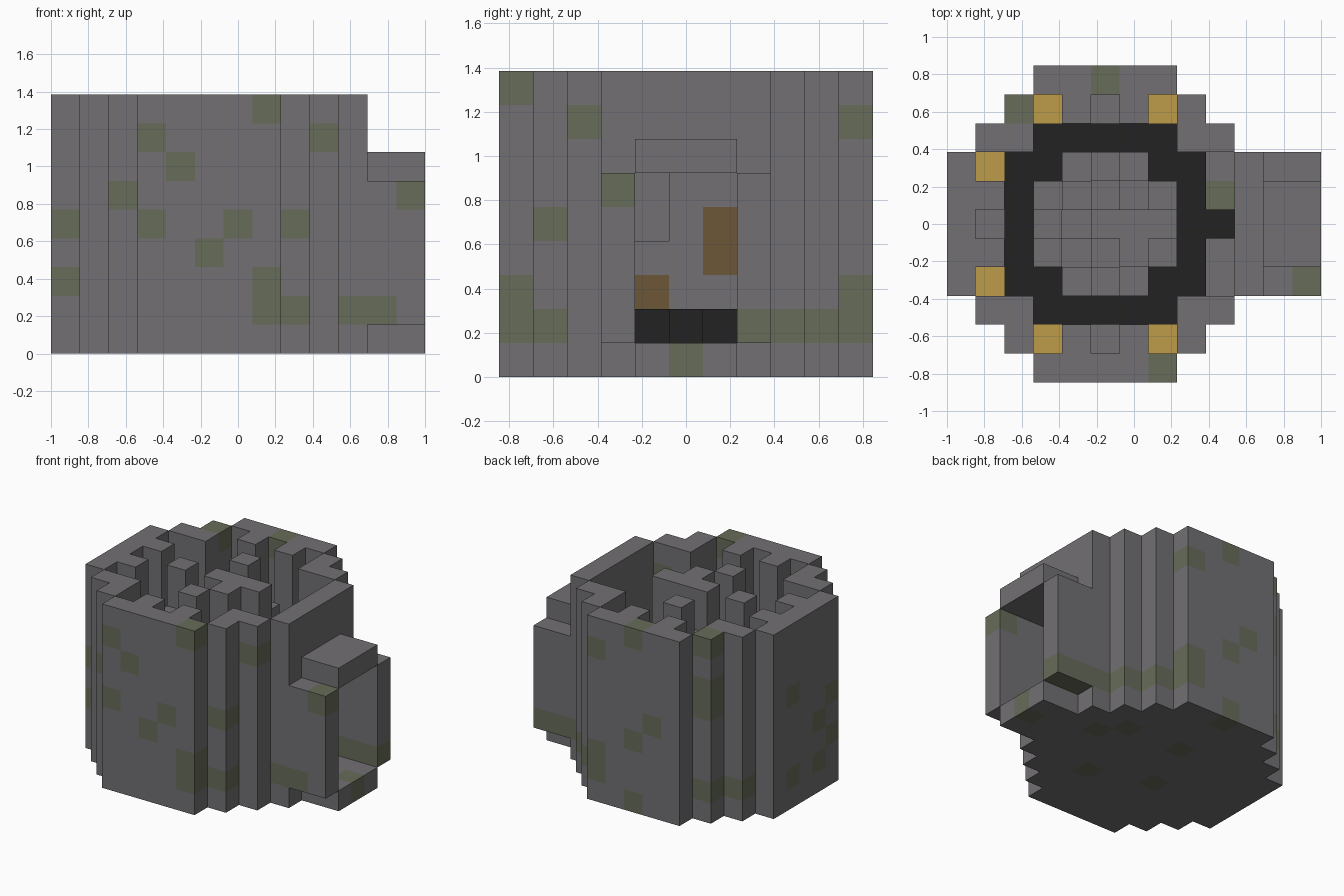
import bpy, bmesh
from mathutils import Vector

cube = bpy.data.objects.get("Cube")
if cube:
    bpy.data.objects.remove(cube, do_unlink=True)

U = 2 / 13                      # edge of one block
ORIGIN = Vector((-1, -5.5 * U, 0))
TOP = 9


def material(name, rgb):
    m = bpy.data.materials.new(name)
    m.use_nodes = True
    m.diffuse_color = (*rgb, 1)
    m.node_tree.nodes["Principled BSDF"].inputs["Base Color"].default_value = (*rgb, 1)
    return m


MATS = {
    "stone": material("grey stone", (.168, .16, .17)),
    "moss": material("mossy stone", (.135, .15, .1)),
    "dark": material("black stone", (.016, .016, .016)),
    "gold": material("gold", (.51, .33, .065)),
    "wood": material("brown wood", (.155, .095, .038)),
}
SLOT = {n: k for k, n in enumerate(MATS)}
cells = {}                      # block position -> (part, colour)


def fill(part, colour, xs, ys, zs):
    for i in xs:
        for j in ys:
            for k in zs:
                cells[i, j, k] = (part, colour)


def span(a, b=None):
    return range(a, (a if b is None else b) + 1)


def in_disc(i, j):
    d = abs(j - 5)
    return abs(i - 5) <= (5 if d <= 2 else 7 - d)


def in_room(i, j):
    a, b = abs(i - 5), abs(j - 5)
    return max(a, b) <= 3 and a + b <= 5


def in_niche(i, j):
    a, b = i - 5, j - 5
    if a == 4 and abs(b) <= 2:              # inner doorway
        return True
    return max(abs(a), abs(b)) == 4 and min(abs(a), abs(b)) in (0, 2)


# Round floor, ring wall, black paving and gold niche blocks
for i in span(0, 10):
    for j in span(0, 10):
        if not in_disc(i, j):
            continue
        fill("floor", "stone", [i], [j], [0])
        if in_room(i, j):
            fill("paving", "dark", [i], [j], [1])
        elif in_niche(i, j):
            if i != 9 and i != 5 and j != 5:
                fill("niche_block", "gold", [i], [j], [1])
        else:
            fill("tower_wall", "stone", [i], [j], range(1, TOP))
fill("paving", "dark", [9], [5], [1])

# Doorway through the wall, and the porch in front of it
for j in span(4, 6):
    for k in span(1, 5):
        cells.pop((10, j, k), None)
porch = span(11, 12)
fill("porch_floor", "stone", porch, span(4, 6), [0])
fill("porch_wall", "stone", porch, (3, 7), span(1, 5))
fill("porch_roof", "stone", porch, span(4, 6), [6])

# Core: steps of rising height around a tall centre
for i in span(3, 7):
    for j in span(3, 7):
        if abs(i - 5) + abs(j - 5) < 4:
            fill("stair_core", "stone", [i], [j], range(1, 5 + (i + 2 * j) % 3))
for i, j in ((3, 5), (5, 3), (5, 7), (5, 5), (6, 5), (7, 5), (6, 4)):
    fill("core_pillar", "stone", [i], [j], range(1, TOP))
for k in span(4, 8):
    cells.pop((7, 4, k), None)
fill("wood_panel", "wood", [7], [4], [2])
fill("wood_panel", "wood", [7], [6], (3, 4))

# Moss patches: column position -> heights
MOSS = {
    (0, 3): (2, 4), (2, 1): (5,), (3, 0): (4, 7), (4, 0): (6,), (5, 0): (3,),
    (6, 0): (4,), (7, 0): (1, 2, 8), (8, 1): (1, 4), (9, 2): (7,),
    (10, 3): (1,), (11, 3): (1,), (12, 3): (5,), (12, 5): (0,),
    (10, 7): (1,), (11, 7): (1,), (12, 7): (1,), (9, 8): (1,), (8, 9): (1,),
    (7, 10): (1, 2, 7), (5, 10): (0, 3, 8), (4, 10): (4,),
    (2, 9): (1, 5, 6, 8), (1, 8): (1,), (0, 6): (1, 5), (0, 4): (1, 3),
    (9, 6): (0,), (8, 7): (0,), (5, 7): (0,), (4, 4): (0,), (7, 3): (0,),
}
for (i, j), heights in MOSS.items():
    for k in heights:
        if (i, j, k) in cells:
            cells[i, j, k] = (cells[i, j, k][0], "moss")


def build(part):
    """Mesh the exposed block sides of one part."""
    bm = bmesh.new()
    for pos, (owner, colour) in cells.items():
        if owner != part:
            continue
        centre = Vector(pos) + Vector((.5, .5, .5))
        for axis in range(3):
            for sign in (-1, 1):
                step = Vector((0, 0, 0))
                step[axis] = sign
                if tuple(int(c) for c in Vector(pos) + step) in cells:
                    continue
                u, v = Vector((0, 0, 0)), Vector((0, 0, 0))
                u[(axis + 1) % 3] = .5
                v[(axis + 2) % 3] = .5 * sign
                mid = centre + step * .5
                corners = (mid - u - v, mid + u - v, mid + u + v, mid - u + v)
                face = bm.faces.new([bm.verts.new(ORIGIN + c * U) for c in corners])
                face.material_index = SLOT[colour]
    bmesh.ops.remove_doubles(bm, verts=bm.verts[:], dist=U / 100)
    mesh = bpy.data.meshes.new(part)
    bm.to_mesh(mesh)
    bm.free()
    for m in MATS.values():
        mesh.materials.append(m)
    bpy.context.collection.objects.link(bpy.data.objects.new(part, mesh))


for part in sorted({owner for owner, _ in cells.values()}):
    build(part)
